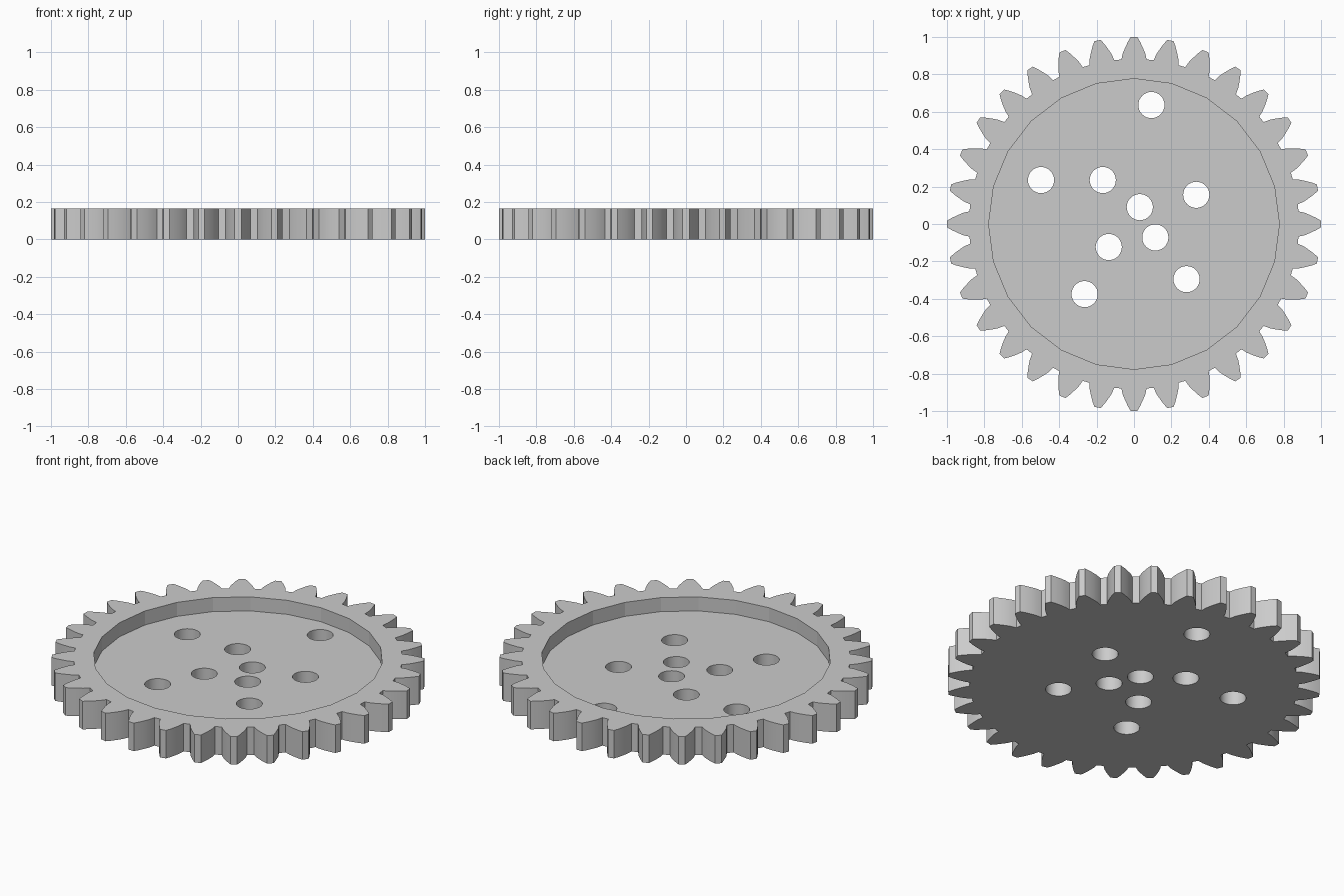
import bpy
import bmesh
from math import radians, sin, cos

TEETH = 32
THICKNESS = 0.166
FLOOR = 0.083
HOLE_RADIUS = 0.07
HOLES = [(0.093, 0.636), (-0.497, 0.235), (-0.167, 0.235),
         (0.333, 0.156), (0.031, 0.09), (-0.135, -0.123),
         (0.114, -0.072), (-0.264, -0.375), (0.281, -0.295)]
# Half tooth, root to tip: radius and half angle in degrees
FLANK = [(0.882, 4.4), (0.915, 3.75), (0.945, 2.85), (0.975, 1.9), (1.0, 1.0)]

cube = bpy.data.objects.get("Cube")
if cube:
    bpy.data.objects.remove(cube, do_unlink=True)

grey = bpy.data.materials.new("light grey")
grey.use_nodes = True
colour = (0.6, 0.6, 0.6, 1.0)
grey.diffuse_color = colour
grey.node_tree.nodes["Principled BSDF"].inputs["Base Color"].default_value = colour


def prism(name, outline, bottom, top):
    """Extrude a flat outline upwards from bottom to top."""
    bm = bmesh.new()
    base = bm.faces.new([bm.verts.new((x, y, bottom)) for x, y in outline])
    result = bmesh.ops.extrude_face_region(bm, geom=[base])
    verts = [v for v in result["geom"] if isinstance(v, bmesh.types.BMVert)]
    bmesh.ops.translate(bm, verts=verts, vec=(0, 0, top - bottom))
    bmesh.ops.recalc_face_normals(bm, faces=bm.faces)
    mesh = bpy.data.meshes.new(name)
    bm.to_mesh(mesh)
    bm.free()
    mesh.materials.append(grey)
    obj = bpy.data.objects.new(name, mesh)
    bpy.context.collection.objects.link(obj)
    return obj


def circle(radius, sides, centre=(0, 0)):
    step = radians(360 / sides)
    return [(centre[0] + radius * cos(i * step), centre[1] + radius * sin(i * step))
            for i in range(sides)]


def cut(target, cutter):
    """Subtract the cutter and discard it."""
    mod = target.modifiers.new("cut", "BOOLEAN")
    mod.operation = "DIFFERENCE"
    mod.solver = "EXACT"
    mod.object = cutter
    bpy.ops.object.select_all(action="DESELECT")
    target.select_set(True)
    bpy.context.view_layer.objects.active = target
    bpy.ops.object.modifier_apply(modifier=mod.name)
    bpy.data.objects.remove(cutter, do_unlink=True)


# Toothed wheel outline, each flank mirrored about the tooth centre
outline = []
for tooth in range(TEETH):
    centre = tooth * 360 / TEETH
    profile = [(r, -a) for r, a in FLANK] + FLANK[::-1]
    for r, a in profile:
        angle = radians(centre + a)
        outline.append((r * cos(angle), r * sin(angle)))
gear = prism("gear_wheel", outline, 0, THICKNESS)

# Faceted recess in the top
cut(gear, prism("recess_cutter", circle(0.777, 24), FLOOR, THICKNESS + 0.1))

# Round through holes
for hole in HOLES:
    cut(gear, prism("hole_cutter", circle(HOLE_RADIUS, 32, hole), -0.1, THICKNESS + 0.1))

# Smooth flanks and bores, crisp edges
bpy.ops.object.shade_smooth_by_angle(angle=radians(14))
